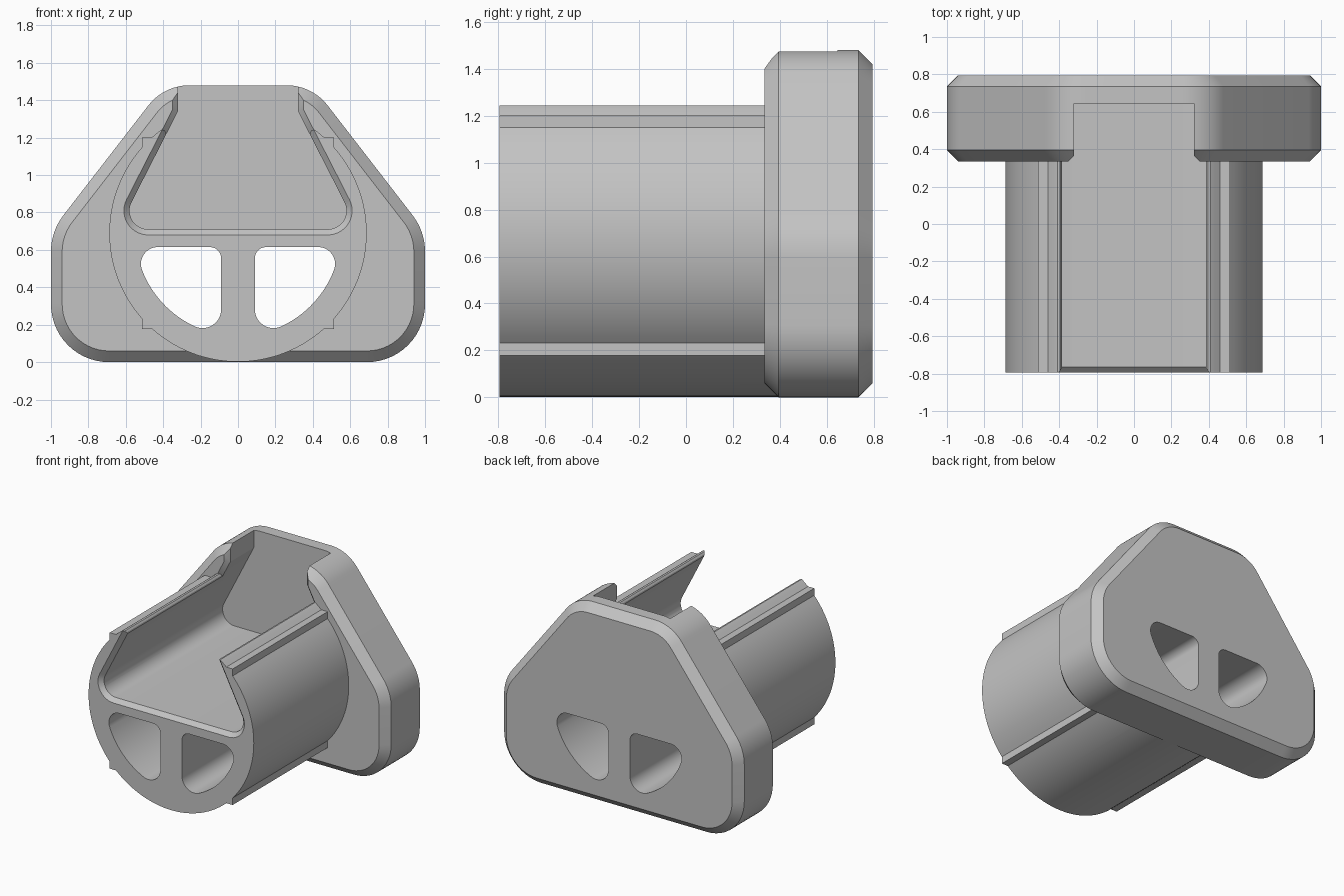
import bpy
import bmesh
from math import cos, sin, radians, tan

if "Cube" in bpy.data.objects:
    bpy.data.objects.remove(bpy.data.objects["Cube"], do_unlink=True)

FRONT, BACK = -0.795, 0.795
FLANGE_FRONT = 0.335
AXIS_Z, RADIUS = 0.69, 0.688

grey = bpy.data.materials.new("plain grey")
grey.use_nodes = True
grey.diffuse_color = (0.55, 0.55, 0.55, 1)
grey.node_tree.nodes["Principled BSDF"].inputs["Base Color"].default_value = (0.55, 0.55, 0.55, 1)


def arc(cx, cz, r, a0, a1, n=14):
    angles = [radians(a0 + (a1 - a0) * i / n) for i in range(n + 1)]
    return [(cx + r * cos(a), cz + r * sin(a)) for a in angles]


def mirrored(half):
    return half + [(-x, z) for x, z in reversed(half)]


def loft(name, sections):
    """Solid through matching outlines, given as (y, outline) pairs."""
    bm = bmesh.new()
    rings = [[bm.verts.new((x, y, z)) for x, z in pts] for y, pts in sections]
    n = len(rings[0])
    for a, b in zip(rings, rings[1:]):
        for i in range(n):
            j = (i + 1) % n
            bm.faces.new((a[i], a[j], b[j], b[i]))
    bm.faces.new(rings[0])
    bm.faces.new(rings[-1])
    bmesh.ops.recalc_face_normals(bm, faces=bm.faces)
    mesh = bpy.data.meshes.new(name)
    bm.to_mesh(mesh)
    bm.free()
    mesh.materials.append(grey)
    ob = bpy.data.objects.new(name, mesh)
    bpy.context.collection.objects.link(ob)
    return ob


def combine(target, other, operation):
    mod = target.modifiers.new("combine", 'BOOLEAN')
    mod.operation = operation
    mod.solver = 'EXACT'
    mod.object = other
    bpy.context.view_layer.objects.active = target
    bpy.ops.object.modifier_apply(modifier=mod.name)
    bpy.data.objects.remove(other, do_unlink=True)


def flange_outline(inset):
    return mirrored(arc(0.69, 0.31, 0.31 - inset, -90, 0)
                    + arc(0.68, 0.59, 0.32 - inset, 0, 37.8)
                    + arc(0.26, 1.203, 0.277 - inset, 37.8, 90))


def slot_outline(grow):
    neck = 0.32 + grow
    return mirrored(arc(0.48, 0.81, 0.1 + grow, -90, 27)
                    + [(neck, 1.343 + grow * tan(radians(13.5))), (neck, 1.7)])


def hole_outline(side):
    pts = (arc(0.19, 0.282, 0.1, 180, 295)
           + arc(0, AXIS_Z, 0.55, -65, -21)[1:-1]
           + arc(0.429, 0.525, 0.09, -21, 90)
           + arc(0.15, 0.555, 0.06, 90, 180))
    return [(side * x, z) for x, z in pts]


# Round barrel with four corner ribs
INNER_END = 0.55
barrel = loft("barrel", [(y, arc(0, AXIS_Z, RADIUS, 0, 357, 119)) for y in (FRONT, INNER_END)])
h = 0.512
square = [(-h, AXIS_Z - h), (h, AXIS_Z - h), (h, AXIS_Z + h), (-h, AXIS_Z + h)]
combine(barrel, loft("ribs", [(y, square) for y in (FRONT, INNER_END)]), 'UNION')

# Rounded lips along the barrel opening
lip = mirrored([(0.383, 1.21), (0.386, 1.228), (0.395, 1.241), (0.408, 1.243),
                (0.425, 1.232), (0.44, 1.5)])
combine(barrel, loft("lip_cutter", [(y, lip) for y in (-1, 1)]), 'DIFFERENCE')

# Chamfer at the barrel mouth
combine(barrel, loft("mouth_cutter", [(FRONT - 0.1, slot_outline(0.13)),
                                      (FRONT + 0.035, slot_outline(-0.005))]), 'DIFFERENCE')

# Bevelled flange with a chamfered slot entrance
c = 0.06
body = loft("flanged_plug", [(FLANGE_FRONT, flange_outline(c)),
                             (FLANGE_FRONT + c, flange_outline(0)),
                             (BACK - c, flange_outline(0)),
                             (BACK, flange_outline(c))])
combine(body, loft("entrance_cutter", [(FLANGE_FRONT - 0.03, slot_outline(0.06)),
                                       (FLANGE_FRONT + 0.035, slot_outline(-0.005))]), 'DIFFERENCE')
combine(body, barrel, 'UNION')

# Open slot, then the two through holes
combine(body, loft("slot_cutter", [(y, slot_outline(0)) for y in (-1, 0.645)]), 'DIFFERENCE')
for side in (-1, 1):
    combine(body, loft("hole_cutter", [(y, hole_outline(side)) for y in (-1, 1)]), 'DIFFERENCE')

bpy.ops.object.select_all(action='DESELECT')
body.select_set(True)
bpy.context.view_layer.objects.active = body
bpy.ops.object.shade_smooth_by_angle(angle=radians(20))
